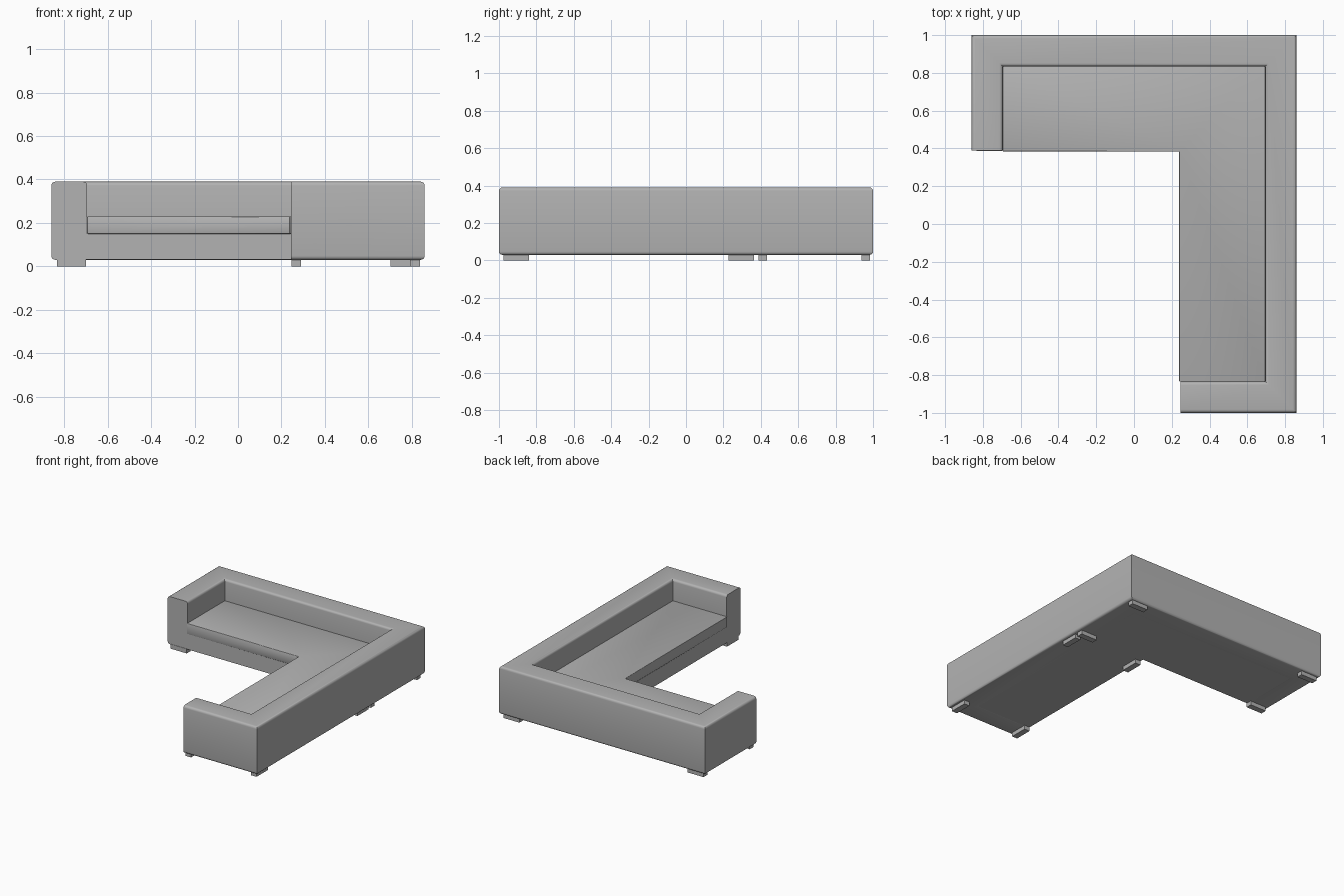
import bpy, bmesh, math
from mathutils import Vector

if "Cube" in bpy.data.objects:
    bpy.data.objects.remove(bpy.data.objects["Cube"])

grey = bpy.data.materials.new("grey fabric")
grey.diffuse_color = (0.45, 0.45, 0.45, 1)
grey.use_nodes = True
grey.node_tree.nodes["Principled BSDF"].inputs["Base Color"].default_value = grey.diffuse_color


def finish(name, bm):
    bmesh.ops.recalc_face_normals(bm, faces=bm.faces)
    mesh = bpy.data.meshes.new(name)
    bm.to_mesh(mesh)
    bm.free()
    obj = bpy.data.objects.new(name, mesh)
    bpy.context.collection.objects.link(obj)
    mesh.materials.append(grey)
    bpy.ops.object.select_all(action='DESELECT')
    obj.select_set(True)
    bpy.context.view_layer.objects.active = obj
    bpy.ops.object.shade_smooth_by_angle(angle=math.radians(35))
    return obj


def prism(name, outline, z0, z1, bevel=0):
    """Extrude a flat outline upward, optionally rounding its edges."""
    bm = bmesh.new()
    face = bm.faces.new([bm.verts.new((x, y, z0)) for x, y in outline])
    top = bmesh.ops.extrude_face_region(bm, geom=[face])["geom"]
    bmesh.ops.translate(bm, vec=(0, 0, z1 - z0),
                        verts=[v for v in top if isinstance(v, bmesh.types.BMVert)])
    if bevel:
        bmesh.ops.bevel(bm, geom=bm.edges[:], offset=bevel, segments=2,
                        profile=0.5, affect='EDGES')
    return finish(name, bm)


def rounded_profile(width, z0, z1, r, steps=4):
    """Upright rounded rectangle: (distance inward, height)."""
    pts = []
    for cx, cz, start in ((width - r, z1 - r, 0), (r, z1 - r, 90),
                          (r, z0 + r, 180), (width - r, z0 + r, 270)):
        for i in range(steps + 1):
            a = math.radians(start + 90 * i / steps)
            pts.append((cx + r * math.cos(a), cz + r * math.sin(a)))
    return pts


# Arms and back: one rounded profile swept round three mitred corners
X, T = 0.86, 0.165
path = [((-X, 0.39), (1, 0)), ((-X, 1), (1, -1)), ((X, 1), (-1, -1)),
        ((X, -1), (-1, 1)), ((0.245, -1), (0, 1))]
bm = bmesh.new()
rings = [[bm.verts.new((p[0] + d[0] * w, p[1] + d[1] * w, z))
          for w, z in rounded_profile(T, 0.03, 0.39, 0.018)] for p, d in path]
for a, b in zip(rings, rings[1:]):
    for i in range(len(a)):
        j = (i + 1) % len(a)
        bm.faces.new((a[i], a[j], b[j], b[i]))
bm.faces.new(rings[0])
bm.faces.new(rings[-1])
finish("arms_and_back", bm)


def seat_outline(left, front, inner, grow):
    """L shape running under the arms and back by the amount grow."""
    return [(left - grow, front), (inner, front), (inner, -0.835 - grow),
            (0.695 + grow, -0.835 - grow), (0.695 + grow, 0.835 + grow),
            (left - grow, 0.835 + grow)]


# Seat base and the cushion lying on it
prism("seat_base", seat_outline(-0.695, 0.39, 0.245, 0.08), 0.031, 0.152)
prism("seat_cushion", seat_outline(-0.695, 0.384, 0.239, 0.0), 0.15, 0.23, 0.004)

# Block feet: centre and whether the long side runs along x
L, W = 0.135, 0.045
feet = [(-0.767, 0.96, True), (-0.767, 0.41, True), (0.77, 0.96, True),
        (0.77, 0.41, True), (0.815, 0.295, False), (0.268, 0.295, False),
        (0.815, -0.907, False), (0.268, -0.907, False)]
for n, (x, y, along_x) in enumerate(feet, 1):
    hx, hy = (L / 2, W / 2) if along_x else (W / 2, L / 2)
    prism(f"foot_{n}", [(x - hx, y - hy), (x + hx, y - hy),
                        (x + hx, y + hy), (x - hx, y + hy)], 0, 0.034)
